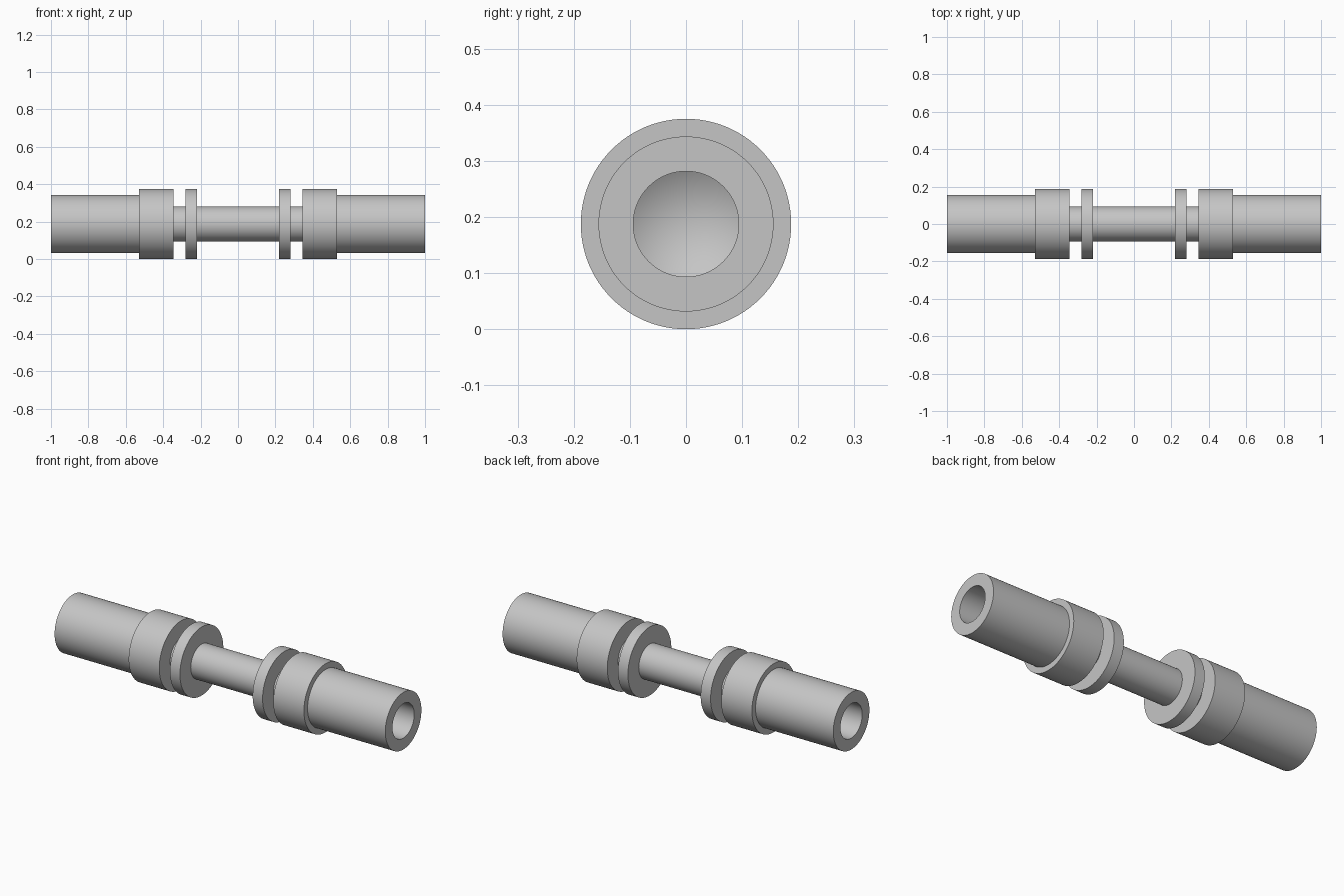
import bpy
import bmesh
import math
from mathutils import Vector

cube = bpy.data.objects.get("Cube")
if cube:
    bpy.data.objects.remove(cube, do_unlink=True)

SEGMENTS = 96
COLLAR_R = 0.1875
TUBE_R = 0.156
SHAFT_R = 0.094

grey = bpy.data.materials.new("plain grey")
grey.use_nodes = True
colour = (0.56, 0.56, 0.56, 1)
grey.diffuse_color = colour
grey.node_tree.nodes["Principled BSDF"].inputs["Base Color"].default_value = colour


def lathe(name, profile, side=1):
    """Turn (x, radius) points about the x axis into a closed solid."""
    bm = bmesh.new()
    verts = [bm.verts.new((side * x, 0, r)) for x, r in profile]
    edges = [bm.edges.new(pair) for pair in zip(verts, verts[1:])]
    bmesh.ops.spin(bm, geom=verts + edges, cent=Vector(), axis=(1, 0, 0),
                   angle=math.tau, steps=SEGMENTS, use_duplicate=False)
    bmesh.ops.remove_doubles(bm, verts=bm.verts, dist=0.0001)
    bmesh.ops.recalc_face_normals(bm, faces=bm.faces)
    mesh = bpy.data.meshes.new(name)
    bm.to_mesh(mesh)
    bm.free()
    mesh.materials.append(grey)
    obj = bpy.data.objects.new(name, mesh)
    obj.location.z = COLLAR_R
    bpy.context.collection.objects.link(obj)
    bpy.ops.object.select_all(action="DESELECT")
    obj.select_set(True)
    bpy.context.view_layer.objects.active = obj
    bpy.ops.object.shade_smooth_by_angle(angle=math.radians(30))
    return obj


def rod(start, end, radius):
    return [(start, 0), (start, radius), (end, radius), (end, 0)]


# Thin shaft joining both ends
lathe("centre_shaft", rod(-0.36, 0.36, SHAFT_R))

# Collar with a tube whose blind bore ends in a drill point
end_profile = [
    (0.345, 0), (0.345, COLLAR_R), (0.53, COLLAR_R), (0.53, TUBE_R),
    (1, TUBE_R), (1, SHAFT_R), (0.56, SHAFT_R), (0.503, 0),
]

for label, side in (("left", 1), ("right", -1)):
    lathe(label + "_flange_ring", rod(0.22, 0.28, COLLAR_R), side)
    lathe(label + "_collar_and_tube", end_profile, side)
